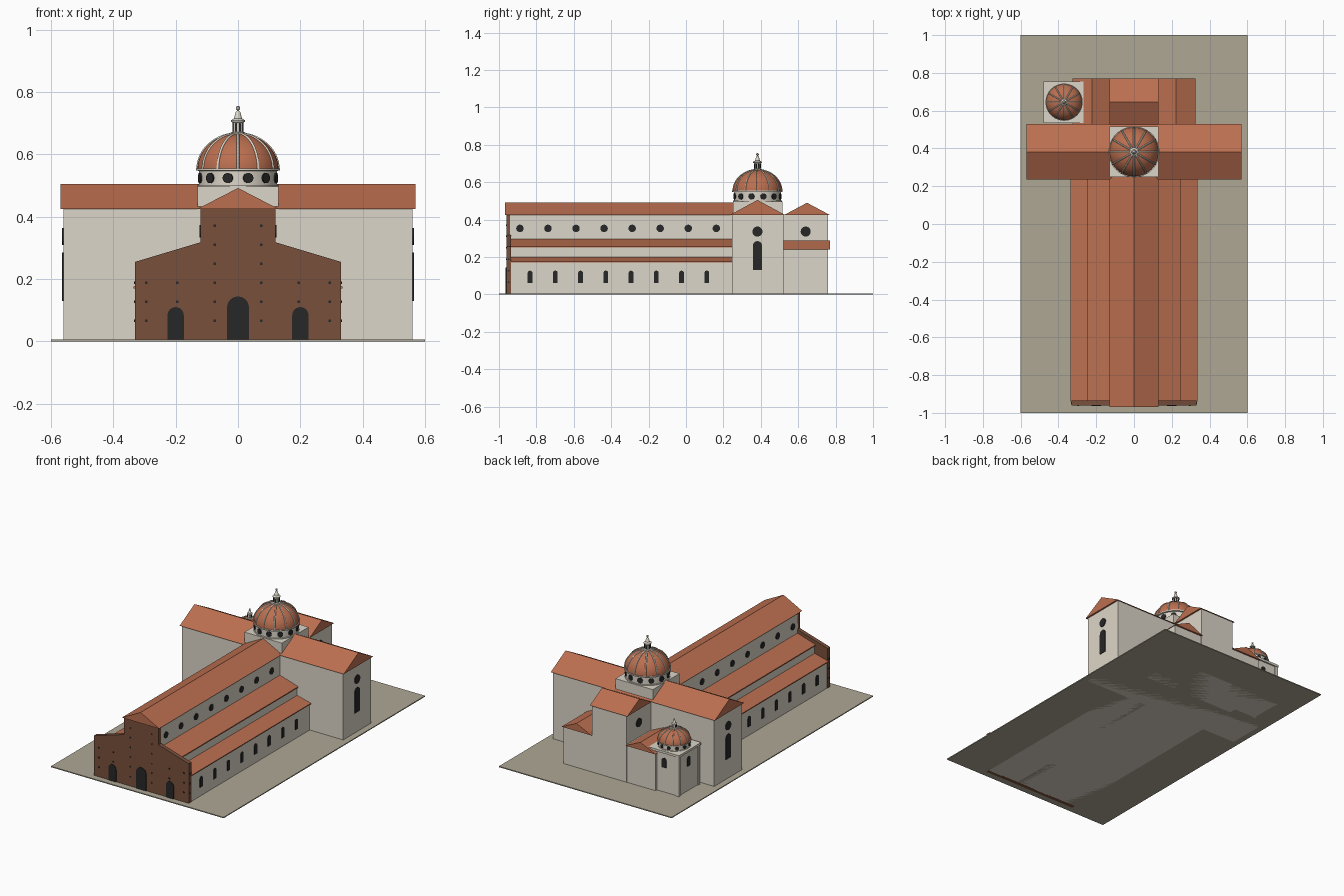
import bpy, bmesh
from math import sin, cos, pi, radians
from mathutils import Matrix, Vector

if "Cube" in bpy.data.objects:
    bpy.data.objects.remove(bpy.data.objects["Cube"])


def material(name, rgb):
    m = bpy.data.materials.new(name)
    m.diffuse_color = (*rgb, 1)
    m.use_nodes = True
    m.node_tree.nodes["Principled BSDF"].inputs["Base Color"].default_value = m.diffuse_color
    return m


STONE = material("stone", (0.72, 0.67, 0.58))
TILE = material("roof_tile", (0.50, 0.16, 0.08))
BRICK = material("raw_brick", (0.19, 0.08, 0.045))
DARK = material("dark_opening", (0.02, 0.02, 0.02))
PAVING = material("paving", (0.43, 0.39, 0.30))


def finish(name, bm, mat, smooth=False):
    bmesh.ops.recalc_face_normals(bm, faces=bm.faces)
    me = bpy.data.meshes.new(name)
    bm.to_mesh(me)
    bm.free()
    ob = bpy.data.objects.new(name, me)
    bpy.context.collection.objects.link(ob)
    me.materials.append(mat)
    if smooth:
        bpy.ops.object.select_all(action='DESELECT')
        ob.select_set(True)
        bpy.context.view_layer.objects.active = ob
        bpy.ops.object.shade_smooth_by_angle(angle=radians(35))
    return ob


def box(name, x0, x1, y0, y1, z0, z1, mat):
    bm = bmesh.new()
    m = Matrix.Translation(((x0 + x1) / 2, (y0 + y1) / 2, (z0 + z1) / 2))
    m = m @ Matrix.Diagonal((abs(x1 - x0), y1 - y0, z1 - z0, 1))
    bmesh.ops.create_cube(bm, size=1, matrix=m)
    return finish(name, bm, mat)


def prism(name, pts, depth, loc, mat, angle=0):
    """Profile in local xz, extruded along local y (centred), turned about z."""
    bm = bmesh.new()
    m = Matrix.Translation(loc) @ Matrix.Rotation(angle, 4, 'Z')
    f = bm.faces.new([bm.verts.new((x, -depth / 2, z)) for x, z in pts])
    ext = bmesh.ops.extrude_face_region(bm, geom=[f])
    vs = [v for v in ext["geom"] if isinstance(v, bmesh.types.BMVert)]
    bmesh.ops.translate(bm, verts=vs, vec=(0, depth, 0))
    bm.transform(m)
    return finish(name, bm, mat)


def arch(name, half, height, loc, angle=0, depth=0.008):
    pts = [(-half, 0), (half, 0)]
    pts += [(half * cos(a * pi / 12), height - half + half * sin(a * pi / 12)) for a in range(13)]
    return prism(name, pts, depth, loc, DARK, angle)


def disc(name, r, loc, angle=0, depth=0.008):
    pts = [(r * cos(a * pi / 12), r * sin(a * pi / 12)) for a in range(24)]
    return prism(name, pts, depth, loc, DARK, angle)


def gable(name, half, z0, z1, length, x, y, angle=0):
    prism(name, [(-half, z0), (half, z0), (0, z1)], length, (x, y, 0), TILE, angle)


def lathe(name, prof, x, y, mat, seg=48):
    bm = bmesh.new()
    vs = [bm.verts.new((r, 0, z)) for r, z in prof]
    es = [bm.edges.new(p) for p in zip(vs, vs[1:])]
    bmesh.ops.spin(bm, geom=vs + es, cent=(0, 0, 0), axis=(0, 0, 1), angle=2 * pi, steps=seg)
    bmesh.ops.remove_doubles(bm, verts=bm.verts, dist=1e-5)
    bmesh.ops.translate(bm, verts=bm.verts, vec=(x, y, 0))
    return finish(name, bm, mat, True)


def ribbed_dome(name, x, y, z, k, kz):
    """Drum with round windows, ribbed dome and lantern."""
    h = lambda v: z + v * kz
    lathe(name + "_drum", [(0, h(0)), (.13 * k, h(0)), (.13 * k, h(.006)), (.125 * k, h(.007)),
                           (.125 * k, h(.052)), (.135 * k, h(.053)), (.135 * k, h(.06)),
                           (0, h(.06))], x, y, STONE)
    R, H = .13 * k, .115
    shell = [(R * cos(a * pi / 32), h(.057 + H * sin(a * pi / 32))) for a in range(16)]
    lathe(name + "_shell", shell + [(0, h(.057 + H))], x, y, TILE)
    # ribs follow the shell profile
    cu = bpy.data.curves.new(name + "_ribs", 'CURVE')
    cu.dimensions = '3D'
    cu.bevel_depth = .0042 * k
    cu.bevel_resolution = 1
    for i in range(12):
        a = i * pi / 6
        sp = cu.splines.new('POLY')
        sp.points.add(len(shell) - 1)
        for p, (r, pz) in zip(sp.points, shell):
            p.co = (x + r * cos(a), y + r * sin(a), pz, 1)
    ob = bpy.data.objects.new(name + "_ribs", cu)
    bpy.context.collection.objects.link(ob)
    cu.materials.append(STONE)
    # drum windows
    for i in range(12):
        a = (i + .5) * pi / 6
        disc(name + "_drum_window", .0165 * kz, (x + .125 * k * cos(a), y + .125 * k * sin(a), h(.029)),
             a + pi / 2, .008)
    # lantern
    lant = [(0, .165), (.024, .165), (.024, .175), (.017, .177), (.017, .207), (.023, .209),
            (.023, .214), (.013, .22), (.008, .24), (.003, .246), (.007, .251), (.007, .257), (0, .261)]
    lathe(name + "_lantern", [(r * k, h(v)) for r, v in lant], x, y, STONE, 16)
    for i in range(8):
        a = (i + .5) * pi / 4
        arch(name + "_lantern_slit", .0035 * k, .026 * kz,
             (x + .0165 * k * cos(a), y + .0165 * k * sin(a), h(.179)), a + pi / 2, .004)


box("ground", -.6, .6, -1, 1, 0, .006, PAVING)

# nave and stepped aisles
box("nave", -.12, .12, -.94, .26, 0, .425, STONE)
gable("nave_roof", .13, .425, .492, 1.228, 0, -.354)
for s in (1, -1):
    box("inner_aisle", s * .11, s * .24, -.94, .25, 0, .255, STONE)
    box("outer_aisle", s * .23, s * .327, -.94, .25, 0, .175, STONE)
    prism("inner_aisle_roof", [(s * .115, .25), (s * .247, .25), (s * .247, .257), (s * .115, .297)],
          1.19, (0, -.345, 0), TILE)
    prism("outer_aisle_roof", [(s * .235, .17), (s * .335, .17), (s * .335, .176), (s * .235, .202)],
          1.19, (0, -.345, 0), TILE)
    for i in range(8):
        arch("aisle_window", .013, .065, (s * .327, -.834 + .135 * i, .062), pi / 2)
        disc("clerestory_window", .02, (s * .12, -.888 + .15 * i, .353), pi / 2)

# brick front with doors and scaffold holes
side = [(.33, 0), (.33, .255), (.12, .318), (.12, .425)]
prism("brick_front", side + [(-x, z) for x, z in reversed(side)], .025, (0, -.9475, 0), BRICK)
arch("main_door", .035, .14, (0, -.96, .004))
for s in (1, -1):
    arch("side_door", .026, .106, (s * .2, -.96, .004))
    for x, rows in ((.295, (0, 1, 2)), (.195, (1, 2)), (.075, range(6))):
        for r in rows:
            z = .066 + .061 * r
            box("scaffold_hole", s * x - .004, s * x + .004, -.963, -.955, z - .004, z + .004, DARK)
    for r in range(3):
        z = .066 + .061 * r
        box("scaffold_hole", s * .326, s * .333, -.953, -.945, z - .004, z + .004, DARK)

# transept
box("transept", -.56, .56, .245, .52, 0, .427, STONE)
gable("transept_roof", .147, .425, .505, 1.14, 0, .382, pi / 2)

# choir and flanking chapels
box("choir", -.12, .12, .5, .76, 0, .425, STONE)
gable("choir_roof", .122, .425, .49, .26, 0, .647, pi / 2)
for s in (1, -1):
    arch("transept_window", .024, .155, (s * .56, .382, .13), pi / 2)
    disc("transept_round_window", .027, (s * .56, .382, .336), pi / 2)
    box("choir_chapel", s * .11, s * .32, .5, .759, 0, .243, STONE)
    gable("choir_chapel_roof", .104, .24, .288, .25, s * .222, .645)
    disc("choir_round_window", .027, (s * .12, .64, .336), pi / 2)

# crossing tower and main dome
box("crossing", -.13, .13, .25, .515, .3, .497, STONE)
ribbed_dome("main_dome", 0, .382, .495, 1, 1)

# corner sacristy with its small dome
cx, cy = -.37, .645
box("sacristy", cx - .1, cx + .1, cy - .1, cy + .1, 0, .26, STONE)
box("sacristy_cornice", cx - .11, cx + .11, cy - .11, cy + .11, .253, .267, STONE)
for sx in (1, -1):
    for sy in (1, -1):
        px, py = cx + sx * .096, cy + sy * .096
        box("sacristy_pilaster", px - .01, px + .01, py - .01, py + .01, 0, .255, STONE)
arch("sacristy_window", .015, .06, (cx, cy + .1, .16))
arch("sacristy_window", .015, .06, (cx - .1, cy, .16), pi / 2)
ribbed_dome("small_dome", cx, cy, .265, .73, .63)
